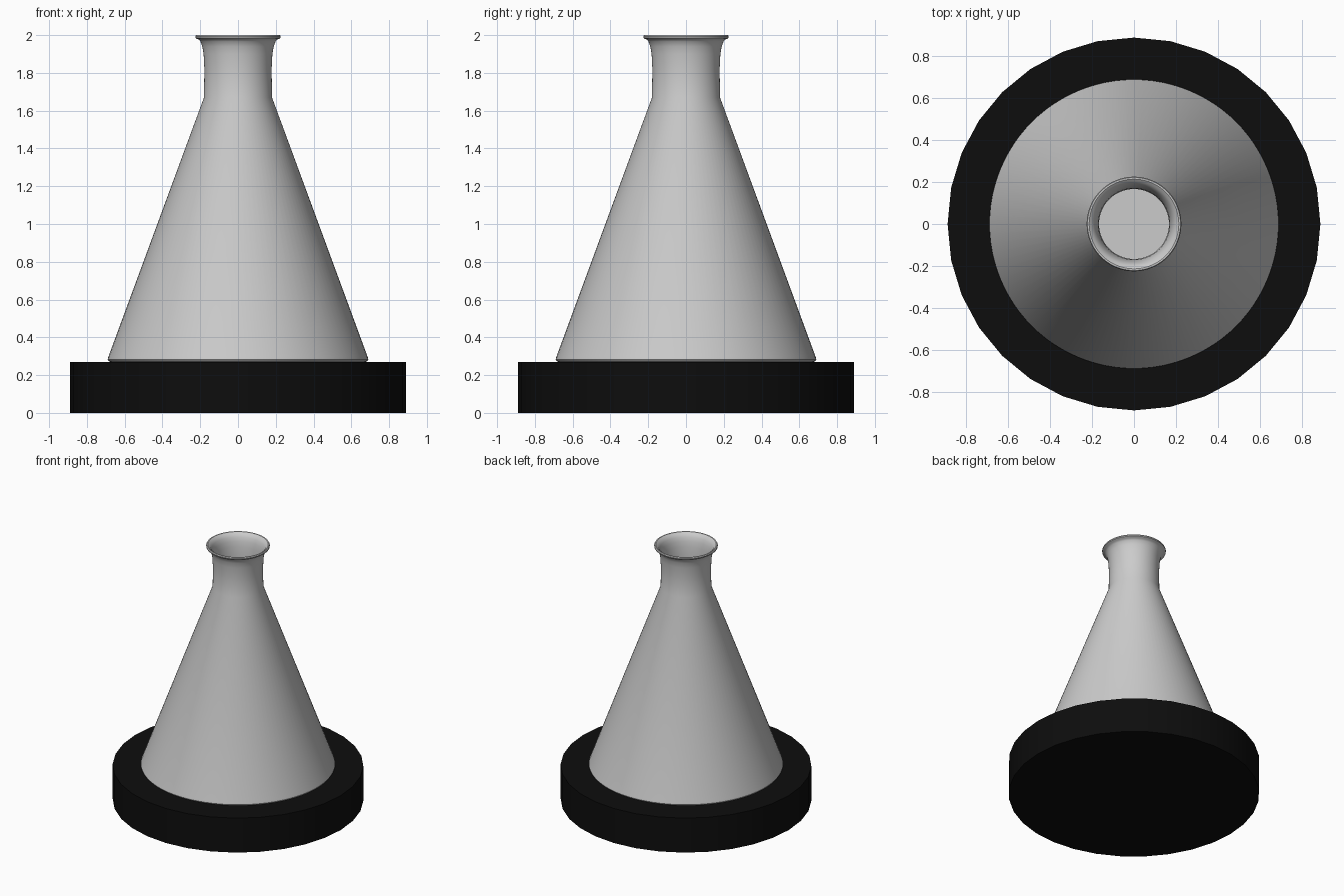
import bpy, bmesh, math

if "Cube" in bpy.data.objects:
    bpy.data.objects.remove(bpy.data.objects["Cube"])


def lathe(name, profile, sides, angle):
    """Revolve an (r, z) profile around z; points with r = 0 become poles."""
    bm = bmesh.new()
    rings = []
    for r, z in profile:
        if r == 0:
            rings.append([bm.verts.new((0, 0, z))] * sides)
        else:
            rings.append([bm.verts.new((r * math.cos(2 * math.pi * i / sides),
                                        r * math.sin(2 * math.pi * i / sides), z))
                          for i in range(sides)])
    for low, high in zip(rings, rings[1:]):
        for i in range(sides):
            j = (i + 1) % sides
            corners = dict.fromkeys((low[i], low[j], high[j], high[i]))
            bm.faces.new(list(corners))
    bmesh.ops.recalc_face_normals(bm, faces=bm.faces)
    mesh = bpy.data.meshes.new(name)
    bm.to_mesh(mesh)
    bm.free()
    obj = bpy.data.objects.new(name, mesh)
    bpy.context.collection.objects.link(obj)
    bpy.ops.object.select_all(action='DESELECT')
    obj.select_set(True)
    bpy.context.view_layer.objects.active = obj
    bpy.ops.object.shade_smooth_by_angle(angle=math.radians(angle))
    return obj


# Conical flask: outer wall, flared lip, then back down the thin inner wall
outer = [(0, 0.27), (0.675, 0.27), (0.685, 0.274), (0.69, 0.282), (0.687, 0.295),
         (0.18, 1.67), (0.178, 1.82), (0.182, 1.90), (0.189, 1.94),
         (0.199, 1.967), (0.209, 1.977), (0.218, 1.98)]
lip = [(0.225, 1.985), (0.226, 1.993), (0.222, 2.0), (0.214, 2.0)]
inner = [(0.200, 1.99), (0.187, 1.97), (0.178, 1.94), (0.171, 1.90),
         (0.167, 1.82), (0.168, 1.668), (0.674, 0.295), (0.668, 0.285), (0, 0.285)]
lathe("flask", outer + lip + inner, 96, 30)

# Black faceted base disc
base = lathe("base", [(0, 0), (0.89, 0), (0.89, 0.27), (0, 0.27)], 32, 30)
black = bpy.data.materials.new("black")
black.diffuse_color = (0.004, 0.004, 0.004, 1)
black.use_nodes = True
black.node_tree.nodes["Principled BSDF"].inputs["Base Color"].default_value = black.diffuse_color
base.data.materials.append(black)
